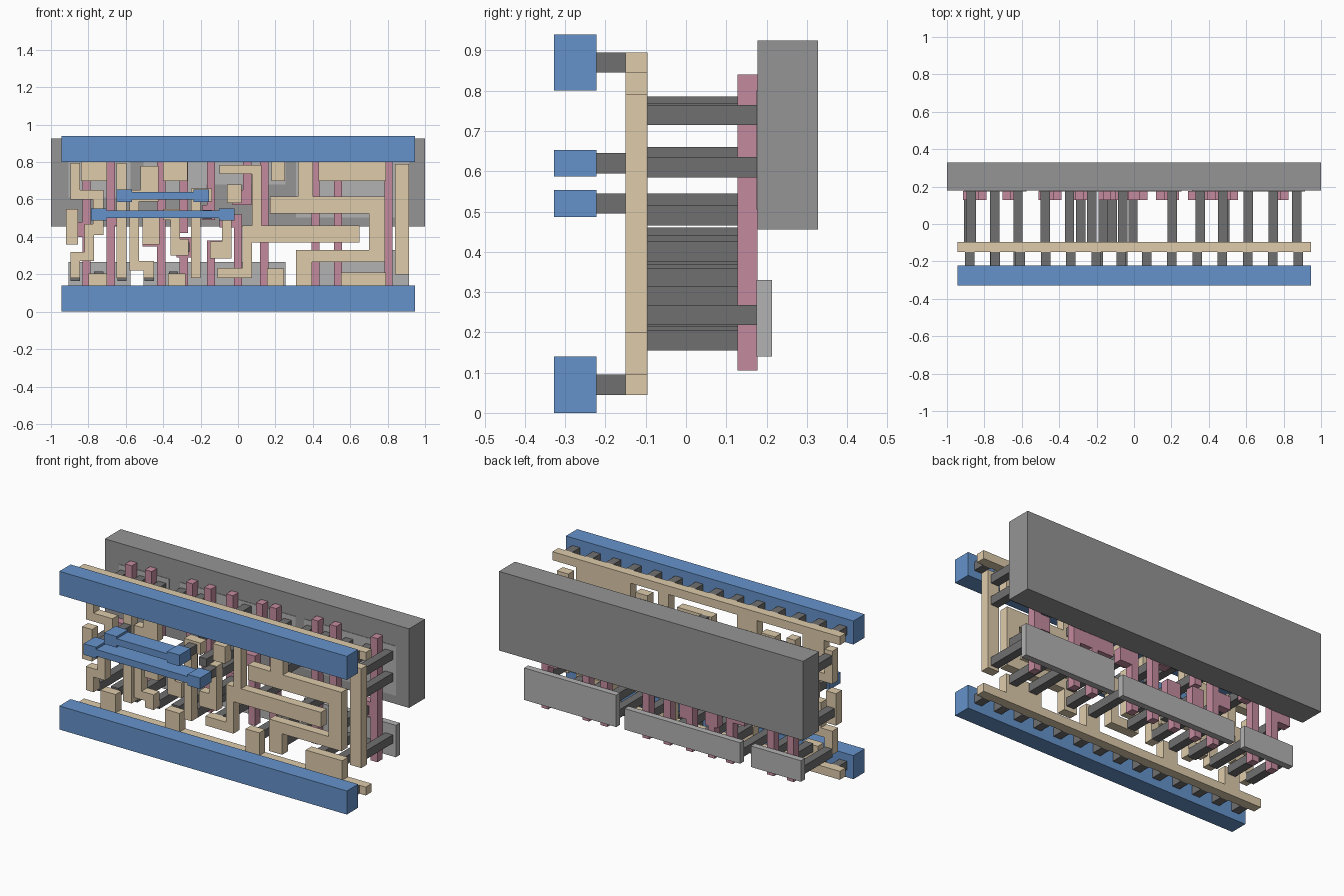
import bpy, bmesh


def material(name, rgb):
    m = bpy.data.materials.new(name)
    m.diffuse_color = (*rgb, 1)
    return m


TAN = material("tan", (0.73, 0.60, 0.41))
PINK = material("pink", (0.55, 0.26, 0.34))
BLUE = material("blue", (0.13, 0.29, 0.60))
DARK = material("dark_grey", (0.16, 0.16, 0.16))
MID = material("mid_grey", (0.30, 0.30, 0.30))
LIGHT = material("light_grey", (0.45, 0.45, 0.45))


def plate(name, rects, y0, y1, mat):
    """Union of (x0, x1, z0, z1) rectangles, extruded from y0 to y1."""
    xs = sorted({v for r in rects for v in r[:2]})
    zs = sorted({v for r in rects for v in r[2:]})
    bm = bmesh.new()
    for xa, xb in zip(xs, xs[1:]):
        for za, zb in zip(zs, zs[1:]):
            cx, cz = (xa + xb) / 2, (za + zb) / 2
            if any(r[0] < cx < r[1] and r[2] < cz < r[3] for r in rects):
                bm.faces.new([bm.verts.new((x, y0, z)) for x, z in
                              ((xa, za), (xb, za), (xb, zb), (xa, zb))])
    bmesh.ops.remove_doubles(bm, verts=bm.verts[:], dist=1e-5)
    ext = bmesh.ops.extrude_face_region(bm, geom=bm.faces[:], use_keep_orig=True)
    for v in ext["geom"]:
        if isinstance(v, bmesh.types.BMVert):
            v.co.y = y1
    bmesh.ops.dissolve_limit(bm, angle_limit=0.01, verts=bm.verts[:], edges=bm.edges[:])
    bmesh.ops.recalc_face_normals(bm, faces=bm.faces[:])
    me = bpy.data.meshes.new(name)
    bm.to_mesh(me)
    bm.free()
    me.materials.append(mat)
    ob = bpy.data.objects.new(name, me)
    bpy.context.collection.objects.link(ob)
    return ob


def pegs(name, points, y0, y1):
    """Square pegs centred on (x, z) points."""
    s = 0.025
    plate(name, [(x - s, x + s, z - s, z + s) for x, z in points], y0, y1, DARK)


# Back slab
plate("well_slab", [(-1, 1, 0.455, 0.925)], 0.178, 0.328, MID)

# Diffusion plates: lower row free-standing, upper row sunk into the slab
plate("lower_diffusion", [(-0.905, -0.575, 0.14, 0.265), (-0.505, 0.255, 0.14, 0.265),
                          (0.31, 0.915, 0.14, 0.33)], 0.175, 0.213, LIGHT)
plate("upper_diffusion", [(-0.905, -0.575, 0.61, 0.80), (-0.505, -0.17, 0.61, 0.80),
                          (-0.17, 0.255, 0.68, 0.80), (0.31, 0.915, 0.505, 0.80)],
      0.175, 0.213, LIGHT)

# Pink gate bars with contact pads
gates = [(x - 0.022, x + 0.022, 0.105, 0.84) for x in (-0.81, -0.68, 0.14, 0.415, 0.535, 0.805)]
gates += [
    (-0.915, -0.79, 0.40, 0.48), (-0.70, -0.60, 0.46, 0.54),
    (-0.432, -0.388, 0.105, 0.84), (-0.51, -0.39, 0.35, 0.43),
    (-0.312, -0.268, 0.42, 0.84), (-0.312, -0.268, 0.105, 0.30),
    (-0.33, -0.25, 0.29, 0.40), (-0.37, -0.27, 0.49, 0.55),
    (-0.167, -0.123, 0.55, 0.84), (-0.19, -0.123, 0.49, 0.57),
    (-0.167, -0.123, 0.105, 0.38), (-0.167, -0.08, 0.29, 0.38),
    (-0.022, 0.022, 0.105, 0.50), (-0.10, 0.022, 0.45, 0.52),
    (0.028, 0.072, 0.58, 0.84), (-0.03, 0.072, 0.57, 0.65),
    (0.14, 0.24, 0.375, 0.455), (0.29, 0.535, 0.375, 0.455), (0.72, 0.82, 0.36, 0.45)]
plate("gate_bars", gates, 0.128, 0.1775, PINK)

# Tan wiring: supply rails with their tabs
tabs_low = [(-0.80, -0.70, 0.205), (-0.375, -0.28, 0.205), (0.155, 0.245, 0.23),
            (0.55, 0.79, 0.21)]
tabs_high = [(-0.84, -0.70, 0.70), (-0.40, -0.27, 0.70), (0.18, 0.25, 0.70),
             (0.43, 0.79, 0.70)]
plate("ground_wiring", [(-0.945, 0.945, 0.045, 0.095)] +
      [(a, b, 0.07, h) for a, b, h in tabs_low], -0.15, -0.095, TAN)
plate("supply_wiring", [(-0.945, 0.945, 0.845, 0.895)] +
      [(a, b, h, 0.87) for a, b, h in tabs_high], -0.15, -0.095, TAN)

# Tan wiring: signal traces
nets = {
    "input_pad": [(-0.92, -0.855, 0.36, 0.55)],
    "clock_trace": [(-0.895, -0.845, 0.60, 0.795), (-0.895, -0.72, 0.60, 0.65),
                    (-0.775, -0.72, 0.41, 0.65), (-0.82, -0.72, 0.41, 0.47),
                    (-0.895, -0.845, 0.18, 0.32), (-0.895, -0.77, 0.27, 0.32),
                    (-0.82, -0.77, 0.27, 0.47)],
    "clock_bar": [(-0.65, -0.595, 0.18, 0.795)],
    "data_trace": [(-0.52, -0.425, 0.63, 0.78), (-0.58, -0.425, 0.59, 0.65),
                   (-0.58, -0.53, 0.27, 0.65), (-0.58, -0.45, 0.22, 0.27),
                   (-0.505, -0.45, 0.18, 0.27)],
    "data_pad": [(-0.51, -0.42, 0.36, 0.50)],
    "inner_trace": [(-0.36, -0.265, 0.30, 0.39), (-0.36, -0.31, 0.30, 0.55),
                    (-0.40, -0.31, 0.49, 0.55)],
    "left_latch_trace": [(-0.25, -0.20, 0.18, 0.66), (-0.25, -0.14, 0.59, 0.66)],
    "right_latch_trace": [(-0.15, -0.04, 0.285, 0.375), (-0.085, -0.035, 0.285, 0.55)],
    "feedback_trace": [(-0.11, 0.075, 0.18, 0.235), (0.025, 0.075, 0.18, 0.46),
                       (0.025, 0.65, 0.37, 0.46), (-0.10, 0.125, 0.735, 0.785),
                       (0.075, 0.125, 0.37, 0.785)],
    "cross_trace": [(0.17, 0.785, 0.525, 0.615), (0.32, 0.40, 0.525, 0.80),
                    (0.70, 0.785, 0.265, 0.615), (0.31, 0.785, 0.265, 0.33),
                    (0.31, 0.395, 0.14, 0.33)],
    "keeper_trace": [(-0.06, 0.02, 0.58, 0.68)],
    "output_bar": [(0.84, 0.915, 0.20, 0.79)],
}
for name, rects in nets.items():
    plate(name, rects, -0.15, -0.095, TAN)

# Long pegs from the wiring back to the diffusion plates
cols = (-0.87, -0.745, -0.62, -0.475, -0.345, 0.205, 0.355)
pegs("diffusion_pegs", [(x, z) for x in cols for z in (0.19, 0.745)] +
     [(-0.225, 0.205), (-0.06, 0.21), (-0.06, 0.76), (-0.225, 0.635), (0.355, 0.29)] +
     [(x, z) for x in (0.61, 0.745) for z in (0.18, 0.74)] +
     [(0.475, 0.74), (0.355, 0.61), (0.87, 0.74), (0.87, 0.61), (0.87, 0.243)],
     -0.095, 0.175)
# Shorter pegs to the gate pads
pegs("gate_pegs", [(-0.885, 0.435), (-0.62, 0.50), (-0.475, 0.39), (-0.345, 0.52),
                   (-0.285, 0.345), (-0.165, 0.52), (-0.115, 0.335), (-0.06, 0.49),
                   (-0.005, 0.61), (0.205, 0.415), (0.485, 0.415), (0.745, 0.40)],
     -0.095, 0.13)

# Short pegs between wiring and the blue metal
pegs("rail_pegs", [(-0.8775 + 0.135 * i, z) for i in range(14) for z in (0.07, 0.87)],
     -0.222, -0.15)
pegs("strap_pegs", [(-0.62, 0.62), (-0.19, 0.62), (-0.745, 0.52), (-0.06, 0.52)],
     -0.222, -0.15)

# Blue rails and dog-bone straps
for name, z in (("lower_rail", 0.0), ("upper_rail", 0.80)):
    plate(name, [(-0.945, 0.945, z, z + 0.14)], -0.328, -0.222, BLUE)
for name, a, b, z in (("upper_strap", -0.65, -0.155, 0.62), ("lower_strap", -0.785, -0.02, 0.52)):
    plate(name, [(a, b, z - 0.02, z + 0.02), (a, a + 0.082, z - 0.033, z + 0.033),
                 (b - 0.082, b, z - 0.033, z + 0.033)], -0.328, -0.222, BLUE)
